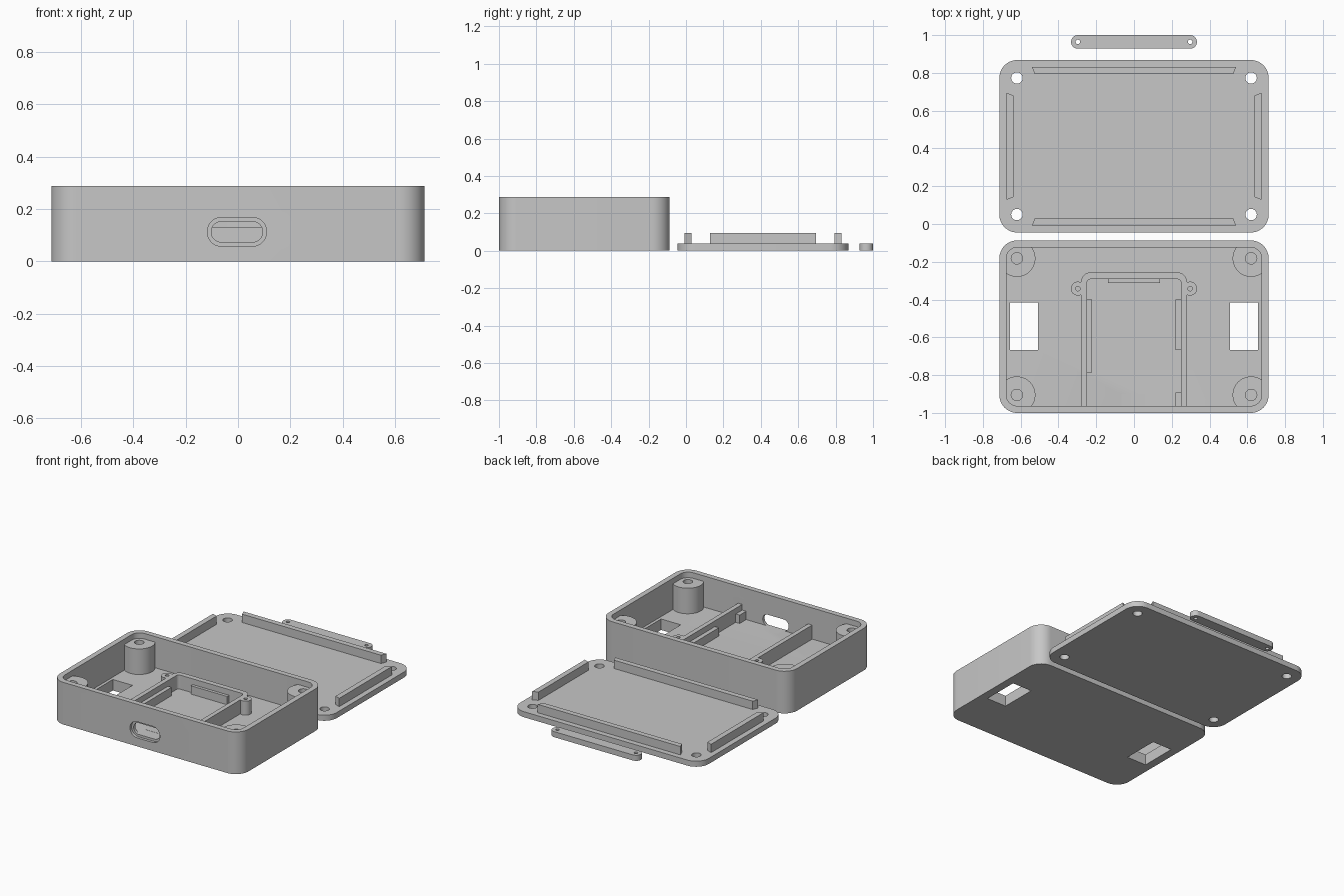
import bpy
import bmesh
from math import sin, cos, pi, radians

old = bpy.data.objects.get("Cube")
if old:
    bpy.data.objects.remove(old, do_unlink=True)

grey = bpy.data.materials.new("plain_grey")
grey.use_nodes = True
grey.diffuse_color = (0.57, 0.57, 0.57, 1)
grey.node_tree.nodes["Principled BSDF"].inputs["Base Color"].default_value = (0.57, 0.57, 0.57, 1)


def rounded(x0, x1, y0, y1, r, seg=12):
    """Outline of a rectangle with round corners."""
    pts = []
    corners = ((x1 - r, y1 - r), (x0 + r, y1 - r), (x0 + r, y0 + r), (x1 - r, y0 + r))
    for k, (cx, cy) in enumerate(corners):
        for i in range(seg + 1):
            a = (k + i / seg) * pi / 2
            pts.append((cx + r * cos(a), cy + r * sin(a)))
    return pts


def rect(x0, x1, y0, y1):
    return [(x1, y1), (x0, y1), (x0, y0), (x1, y0)]


def circle(x, y, r, n=40):
    return [(x + r * cos(2 * pi * i / n), y + r * sin(2 * pi * i / n)) for i in range(n)]


def prism(name, outline, low, high, along_y=False):
    """Extrude an outline up z, or an x-z outline along y."""
    bm = bmesh.new()
    place = (lambda p, h: (p[0], h, p[1])) if along_y else (lambda p, h: (p[0], p[1], h))
    face = bm.faces.new([bm.verts.new(place(p, low)) for p in outline])
    move = (0, high - low, 0) if along_y else (0, 0, high - low)
    top = bmesh.ops.extrude_face_region(bm, geom=[face])["geom"]
    bmesh.ops.translate(bm, vec=move, verts=[v for v in top if isinstance(v, bmesh.types.BMVert)])
    bmesh.ops.recalc_face_normals(bm, faces=bm.faces)
    mesh = bpy.data.meshes.new(name)
    bm.to_mesh(mesh)
    bm.free()
    mesh.materials.append(grey)
    ob = bpy.data.objects.new(name, mesh)
    bpy.context.collection.objects.link(ob)
    return ob


def activate(ob):
    bpy.ops.object.select_all(action="DESELECT")
    ob.select_set(True)
    bpy.context.view_layer.objects.active = ob


def combine(ob, others, operation="DIFFERENCE"):
    """Cut, trim or join helper solids with a part, then discard them."""
    activate(ob)
    for other in others:
        mod = ob.modifiers.new("combine", "BOOLEAN")
        mod.operation, mod.solver, mod.object = operation, "EXACT", other
        bpy.ops.object.modifier_apply(modifier=mod.name)
        bpy.data.objects.remove(other, do_unlink=True)


def finish(ob):
    activate(ob)
    bpy.ops.object.shade_smooth_by_angle(angle=radians(30))


W, WALL, CORNER, HOLE_X = 0.713, 0.037, 0.095, 0.62
FRONT, BACK, HEIGHT = -1.0, -0.087, 0.288
LID0, LID1 = -0.045, 0.868
FLOOR, BURIED = 0.075, 0.04
SIDES = (-1, 1)


def inset(d):
    """Case outline moved inward."""
    return rounded(-W + d, W - d, FRONT + d, BACK - d, CORNER - d)


# Open case with floor windows and a stepped port in the front wall
case = prism("case", inset(0), 0, HEIGHT)
cuts = [prism("cavity", inset(WALL), FLOOR, 0.5)]
for s in SIDES:
    a, b = sorted((s * 0.507, s * 0.656))
    cuts.append(prism("window", rect(a, b, -0.668, -0.415), -0.1, 0.2))
cuts.append(prism("port", rounded(-0.102, 0.094, 0.074, 0.152, 0.038), -1.1, -0.9, True))
cuts.append(prism("port_recess", rounded(-0.117, 0.109, 0.058, 0.168, 0.054), -1.1, FRONT + WALL / 2, True))
combine(case, cuts)
finish(case)

# Screw posts in the case corners, trimmed to stay within the walls
for s in SIDES:
    for label, y in (("front", FRONT + CORNER), ("back", BACK - CORNER)):
        side = "left" if s > 0 else "right"
        post = prism(f"screw_post_{label}_{side}", circle(s * HOLE_X, y, 0.098), BURIED, 0.25)
        combine(post, [prism("trim", inset(WALL / 2), 0, 0.5)], "INTERSECT")
        combine(post, [prism("bore", circle(s * HOLE_X, y, 0.03), FLOOR, 0.4)])
        finish(post)

# Board cradle: a U-shaped rail with two screw ears
RAIL = 0.171
cradle = prism("board_cradle", rounded(-0.28, 0.28, -1.2, -0.256, 0.05), BURIED, RAIL)
combine(cradle, [
    prism("inside", rounded(-0.249, 0.249, -1.3, -0.292, 0.02), -0.1, 0.4),
    prism("front_trim", rect(-0.5, 0.5, -1.4, -0.98), -0.1, 0.4)])
combine(cradle, [prism("ear", circle(s * 0.297, -0.342, 0.037), BURIED, RAIL) for s in SIDES], "UNION")
combine(cradle, [prism("ear_hole", circle(s * 0.297, -0.342, 0.012, 20), FLOOR, 0.4) for s in SIDES])
finish(cradle)

# Ledges that carry the board
ledges = {
    "right": (-0.26, -0.222, -0.787, -0.4),
    "left": (0.219, 0.26, -0.668, -0.4),
    "front": (0.219, 0.26, -0.98, -0.893),
    "back": (-0.137, 0.137, -0.313, -0.28),
}
for label, box in ledges.items():
    prism(f"board_ledge_{label}", rect(*box), BURIED, 0.132)

# Lid plate with four screw holes
lid = prism("lid", rounded(-W, W, LID0, LID1, CORNER), 0, 0.038)
combine(lid, [prism("lid_hole", circle(s * HOLE_X, y, 0.03), -0.1, 0.2)
              for s in SIDES for y in (LID0 + CORNER, LID1 - CORNER)])
finish(lid)

# Locating ribs on the lid, with slanted ends
mid = (LID0 + LID1) / 2
half = (LID1 - LID0) / 2 - WALL
for s in SIDES:
    outer, inner = mid + s * half, mid + s * (half - WALL)
    prism("lid_rib_" + ("back" if s > 0 else "front"),
          [(-0.54, outer), (0.54, outer), (0.525, inner), (-0.525, inner)], 0.03, 0.095)
    outer, inner = s * (W - WALL), s * (W - 2 * WALL)
    prism("lid_rib_" + ("left" if s > 0 else "right"),
          [(outer, mid - 0.284), (outer, mid + 0.284), (inner, mid + 0.269), (inner, mid - 0.269)], 0.03, 0.095)

# Loose clamp bar
bar = prism("clamp_bar", rounded(-0.333, 0.333, 0.928, 1.0, 0.0355), 0, 0.038)
combine(bar, [prism("bar_hole", circle(s * 0.297, 0.964, 0.012, 20), -0.1, 0.2) for s in SIDES])
finish(bar)
